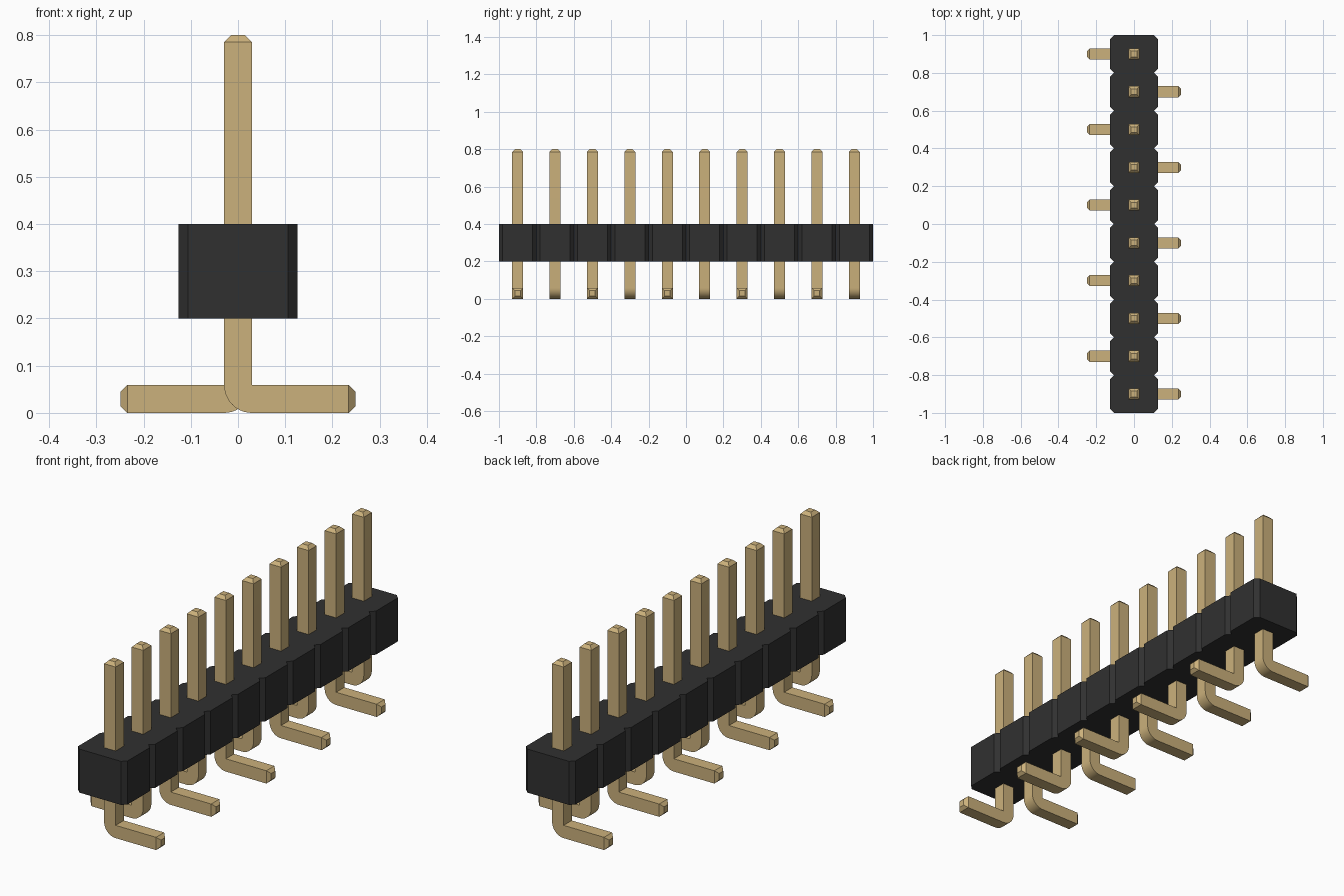
import bpy, bmesh, math
from mathutils import Vector

if "Cube" in bpy.data.objects:
    bpy.data.objects.remove(bpy.data.objects["Cube"], do_unlink=True)

COUNT, PITCH = 10, 0.2          # pins in the row and their spacing
H = 0.0293                      # half thickness of the square pin
TIP = 0.0145                    # chamfer at both pin ends
PIN_TOP, FOOT_END = 0.8, 0.249
BODY_X, BODY_LOW, BODY_HIGH, NOTCH = 0.126, 0.2, 0.4, 0.02


def material(name, rgb):
    m = bpy.data.materials.new(name)
    m.use_nodes = True
    m.diffuse_color = (*rgb, 1)
    m.node_tree.nodes["Principled BSDF"].inputs["Base Color"].default_value = (*rgb, 1)
    return m


def prism(bm, points, direction):
    """Extrude a closed profile along a direction."""
    face = bm.faces.new([bm.verts.new(p) for p in points])
    new = bmesh.ops.extrude_face_region(bm, geom=[face])["geom"]
    bmesh.ops.translate(bm, vec=direction,
                        verts=[v for v in new if isinstance(v, bmesh.types.BMVert)])
    bmesh.ops.recalc_face_normals(bm, faces=bm.faces[:])


def make_mesh(bm, name, mat):
    me = bpy.data.meshes.new(name)
    bm.to_mesh(me)
    bm.free()
    me.materials.append(mat)
    return me


def add_object(name, me):
    ob = bpy.data.objects.new(name, me)
    bpy.context.collection.objects.link(ob)
    return ob


gold = material("gold metal", (0.60, 0.44, 0.20))
black = material("black plastic", (0.03, 0.03, 0.03))

# Housing: a row of blocks with chamfered corners, as one notched outline
side = []
for i in range(COUNT):
    y = (i - COUNT / 2) * PITCH
    side += [(BODY_X - NOTCH, y), (BODY_X, y + NOTCH), (BODY_X, y + PITCH - NOTCH)]
side.append((BODY_X - NOTCH, COUNT * PITCH / 2))
outline = side + [(-x, -y) for x, y in side]
bm = bmesh.new()
prism(bm, [(x, y, BODY_LOW) for x, y in outline], Vector((0, 0, BODY_HIGH - BODY_LOW)))
add_object("housing", make_mesh(bm, "housing", black))

# Pin: L profile with a rounded outer bend and a sharp inner corner
R = 2 * H
profile = [(H, PIN_TOP - TIP), (-H, PIN_TOP - TIP)]
for k in range(11):
    a = math.pi + k / 10 * math.pi / 2
    profile.append((H + R * math.cos(a), R + R * math.sin(a)))
profile += [(FOOT_END - TIP, 0), (FOOT_END - TIP, R), (H, R)]
bm = bmesh.new()
prism(bm, [(x, -H, z) for x, z in profile], Vector((0, 2 * H, 0)))

# Tapered ends of the pin
for axis in (Vector((0, 0, 1)), Vector((1, 0, 0))):
    end = max(bm.faces, key=lambda f: f.calc_center_median().dot(axis))
    cap = bmesh.ops.extrude_discrete_faces(bm, faces=[end])["faces"][0]
    c = cap.calc_center_median()
    for v in cap.verts:
        v.co = c + (v.co - c) * (1 - TIP / H) + axis * TIP
bmesh.ops.recalc_face_normals(bm, faces=bm.faces[:])
pin_mesh = make_mesh(bm, "pin", gold)

# Row of pins, feet alternating between the two sides
pins = []
for i in range(COUNT):
    pin = add_object(f"pin_{i + 1}", pin_mesh)
    pin.location.y = (i - (COUNT - 1) / 2) * PITCH
    pin.rotation_euler.z = math.pi * (i % 2)
    pins.append(pin)

bpy.ops.object.select_all(action="DESELECT")
pins[0].select_set(True)
bpy.context.view_layer.objects.active = pins[0]
bpy.ops.object.shade_smooth_by_angle(angle=math.radians(30))
